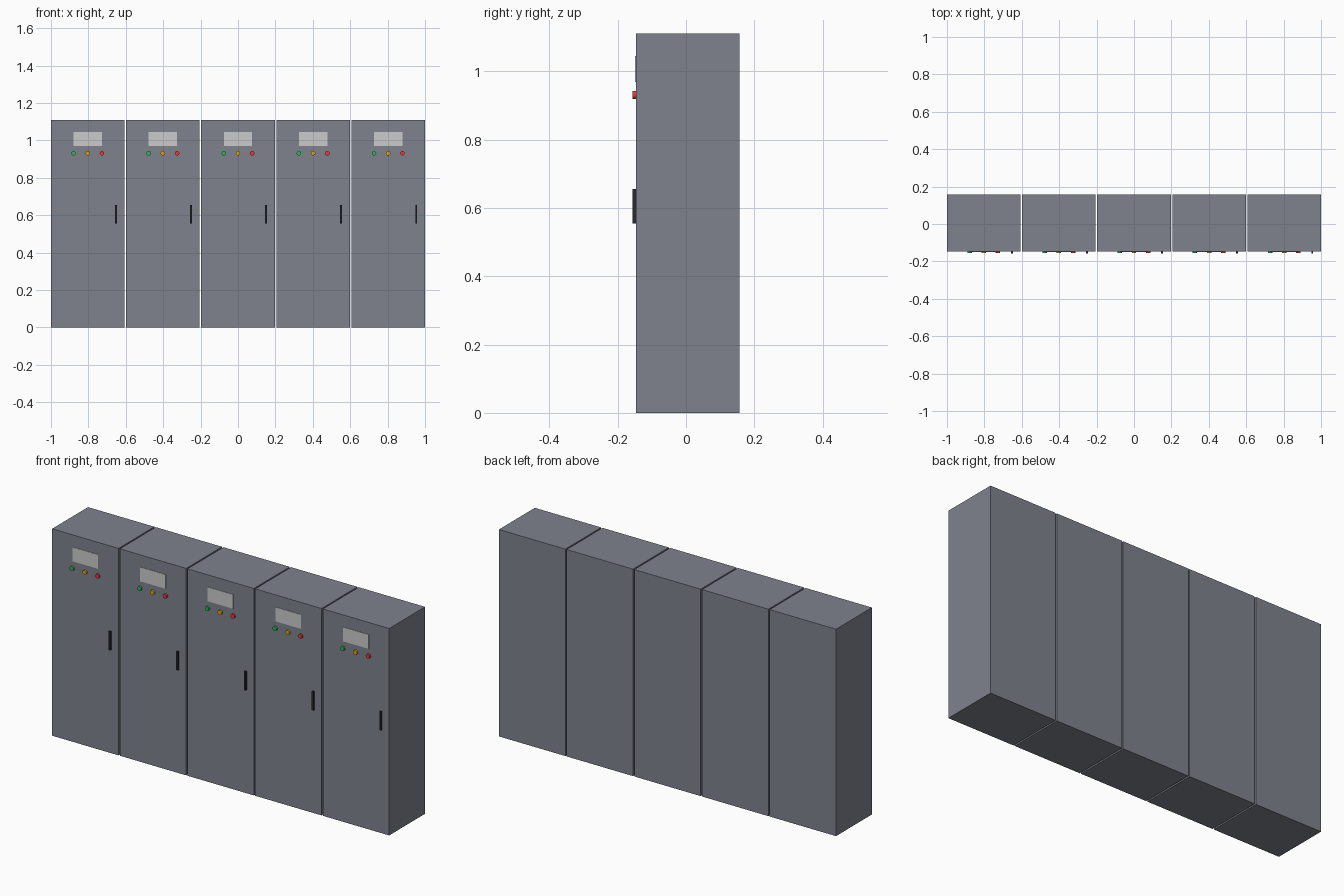
import bpy
import math

cube = bpy.data.objects.get("Cube")
if cube:
    bpy.data.objects.remove(cube, do_unlink=True)

COUNT = 5
GAP = 0.008
WIDTH = (2 - GAP * (COUNT - 1)) / COUNT
HEIGHT = 1.11
FRONT, BACK = -0.147, 0.157


def material(name, r, g, b):
    mat = bpy.data.materials.new(name)
    mat.use_nodes = True
    mat.diffuse_color = (r, g, b, 1)
    shader = mat.node_tree.nodes["Principled BSDF"]
    shader.inputs["Base Color"].default_value = (r, g, b, 1)
    shader.inputs["Roughness"].default_value = 0.5
    return mat


def box(name, x, z, width, height, y_front, y_back, mat):
    bpy.ops.mesh.primitive_cube_add(size=1, location=(x, (y_front + y_back) / 2, z))
    obj = bpy.context.object
    obj.name = name
    obj.scale = (width, y_back - y_front, height)
    bpy.ops.object.transform_apply(location=False, rotation=False, scale=True)
    obj.data.materials.append(mat)
    return obj


def lamp(name, x, z, mat):
    depth = 0.009
    bpy.ops.mesh.primitive_cylinder_add(
        vertices=24, radius=0.012, depth=depth,
        location=(x, FRONT - depth / 2, z), rotation=(math.pi / 2, 0, 0))
    obj = bpy.context.object
    obj.name = name
    obj.data.materials.append(mat)
    bpy.ops.object.shade_smooth_by_angle(angle=math.radians(35))


steel = material("painted_steel", 0.21, 0.225, 0.27)
panel = material("display_panel", 0.72, 0.74, 0.75)
black = material("dark_plastic", 0.02, 0.023, 0.03)
lamp_mats = {
    "green": material("green_lamp", 0.03, 0.45, 0.12),
    "amber": material("amber_lamp", 0.75, 0.36, 0.01),
    "red": material("red_lamp", 0.8, 0.04, 0.04),
}

# Row of identical cabinets
for i in range(COUNT):
    x = (i - (COUNT - 1) / 2) * (WIDTH + GAP)
    n = i + 1
    box(f"cabinet_{n}", x, HEIGHT / 2, WIDTH, HEIGHT, FRONT, BACK, steel)
    box(f"display_{n}", x, 1.007, 0.152, 0.076, FRONT - 0.002, FRONT + 0.002, panel)
    box(f"handle_{n}", x + 0.15, 0.605, 0.01, 0.1, FRONT - 0.01, FRONT, black)
    # Indicator lamps under the display
    for k, (colour, mat) in enumerate(lamp_mats.items()):
        lamp(f"{colour}_lamp_{n}", x + (k - 1) * 0.076, 0.931, mat)
